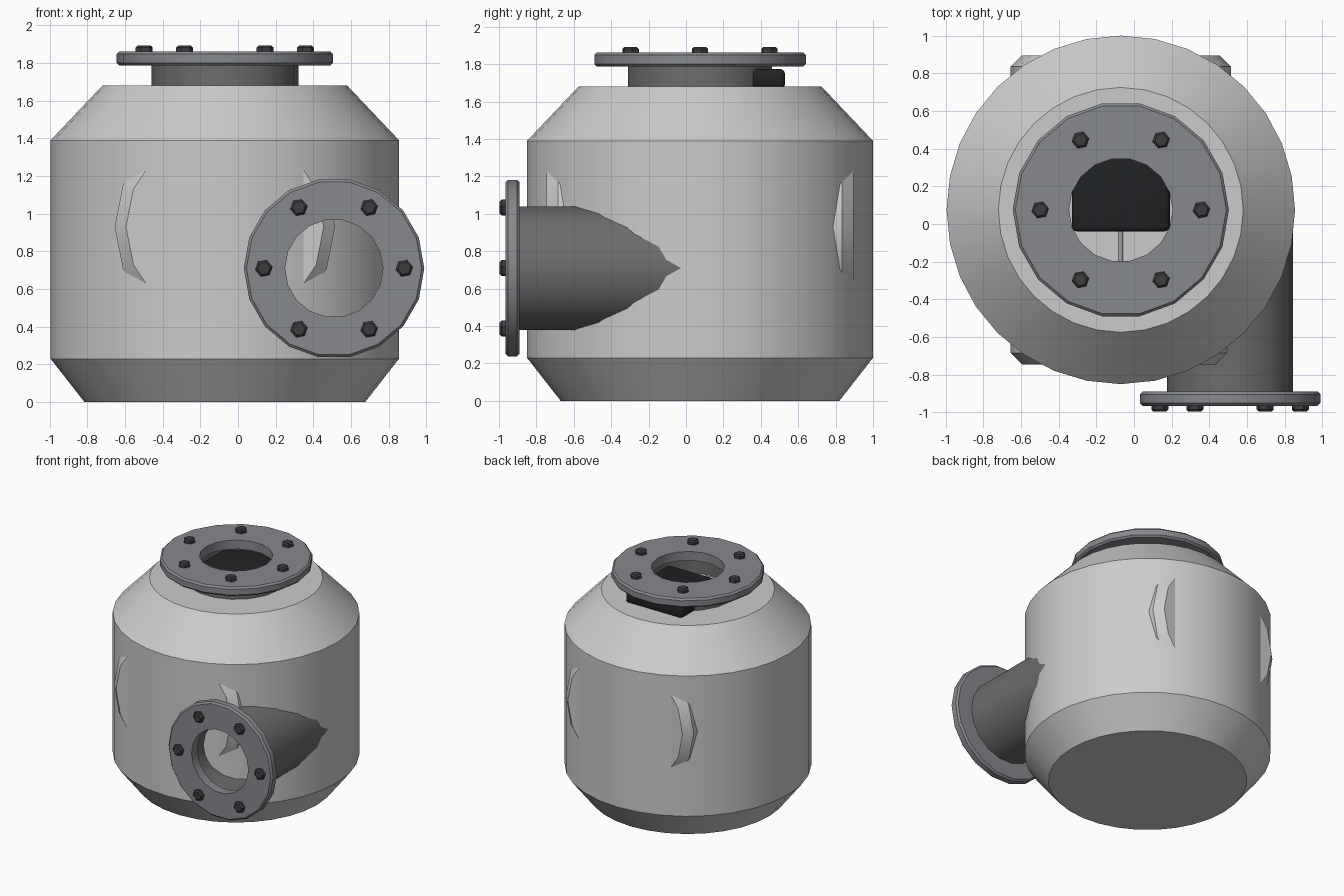
import bpy, bmesh, math
from mathutils import Matrix

if "Cube" in bpy.data.objects:
    bpy.data.objects.remove(bpy.data.objects["Cube"])

CX, CY = -0.07, 0.075  # tank axis


def material(name, c):
    m = bpy.data.materials.new(name)
    m.diffuse_color = (*c, 1)
    m.use_nodes = True
    m.node_tree.nodes["Principled BSDF"].inputs["Base Color"].default_value = m.diffuse_color
    return m


STEEL = material("flange_steel", (0.24, 0.25, 0.27))
PIPE = material("pipe_grey", (0.15, 0.15, 0.15))
BOLT = material("bolt_dark", (0.045, 0.047, 0.05))
BLACK = material("box_black", (0.015, 0.016, 0.018))


def finish(bm, name, matrix, mat=None, angle=30):
    bmesh.ops.recalc_face_normals(bm, faces=bm.faces)
    me = bpy.data.meshes.new(name)
    bm.to_mesh(me)
    bm.free()
    ob = bpy.data.objects.new(name, me)
    ob.matrix_world = matrix
    bpy.context.collection.objects.link(ob)
    if mat:
        me.materials.append(mat)
    bpy.ops.object.select_all(action='DESELECT')
    bpy.context.view_layer.objects.active = ob
    ob.select_set(True)
    bpy.ops.object.shade_smooth_by_angle(angle=math.radians(angle))
    return ob


def lathe(name, profile, n, matrix, mat=None, loop=False):
    """Spin (radius, height) points around local z; cap the ends or close the profile."""
    bm = bmesh.new()
    rings = [[bm.verts.new((r * math.cos(2 * math.pi * i / n), r * math.sin(2 * math.pi * i / n), z))
              for i in range(n)] for r, z in profile]
    pairs = list(zip(rings, rings[1:]))
    if loop:
        pairs.append((rings[-1], rings[0]))
    else:
        bm.faces.new(rings[0])
        bm.faces.new(rings[-1])
    for a, b in pairs:
        for i in range(n):
            j = (i + 1) % n
            bm.faces.new((a[i], a[j], b[j], b[i]))
    return finish(bm, name, matrix, mat)


def flanged_pipe(name, base, pipe_r, hole_r, flange_r, bolt_r, length, thick=0.075):
    """Tube along local z from the base frame, with a bevelled flange and six bolts."""
    b = 0.014
    lathe(name + "_pipe", [(pipe_r, 0), (pipe_r, length + 0.01), (hole_r + 0.012, length + 0.01),
                           (hole_r + 0.012, 0)], 18, base, PIPE, True)
    lathe(name + "_flange", [(hole_r, 0), (flange_r - b, 0), (flange_r, b), (flange_r, thick - b),
                             (flange_r - b, thick), (hole_r, thick)], 18,
          base @ Matrix.Translation((0, 0, length)), STEEL, True)
    for k in range(6):
        a = math.radians(60 * k)
        m = base @ Matrix.Translation((bolt_r * math.cos(a), bolt_r * math.sin(a), length + thick))
        lathe(f"{name}_bolt_{k + 1}", [(0.046, -0.01), (0.046, 0.02), (0.034, 0.031)], 6,
              m @ Matrix.Rotation(math.radians(10), 4, 'Z'), BOLT)


# Tank body
lathe("tank_body", [(0.745, 0), (0.925, 0.23), (0.925, 1.39), (0.65, 1.68)], 32,
      Matrix.Translation((CX, CY, 0)))

# Horizontal drum inside, its bevelled corners poke through the tank wall
h, c = 0.82, 0.06
lathe("inner_drum", [(0.585 - c, -h), (0.585, -h + c), (0.585, h - c), (0.585 - c, h)], 16,
      Matrix.Translation((CX, CY, 0.93)) @ Matrix.Rotation(math.pi / 2, 4, 'X'))

# Top neck and side outlet
flanged_pipe("top", Matrix.Translation((CX, CY, 1.67)), 0.39, 0.275, 0.574, 0.428, 0.117)
flanged_pipe("outlet", Matrix.Translation((0.51, -0.03, 0.71)) @ Matrix.Rotation(math.pi / 2, 4, 'X'),
             0.335, 0.26, 0.479, 0.373, 0.86)

# Rounded black box in the neck
bm = bmesh.new()
bmesh.ops.create_cube(bm, size=1, matrix=Matrix.Diagonal((0.52, 0.57, 0.11, 1)))
bmesh.ops.bevel(bm, geom=bm.edges[:], offset=0.03, segments=3, profile=0.5, affect='EDGES')
finish(bm, "neck_box", Matrix.Translation((CX, 0.245, 1.72)), BLACK, 40)

# Thin rod in front of the box
lathe("neck_rod", [(0.012, 0), (0.012, 0.27)], 8,
      Matrix.Translation((CX, 0, 1.685)) @ Matrix.Rotation(math.pi / 2, 4, 'X'))
